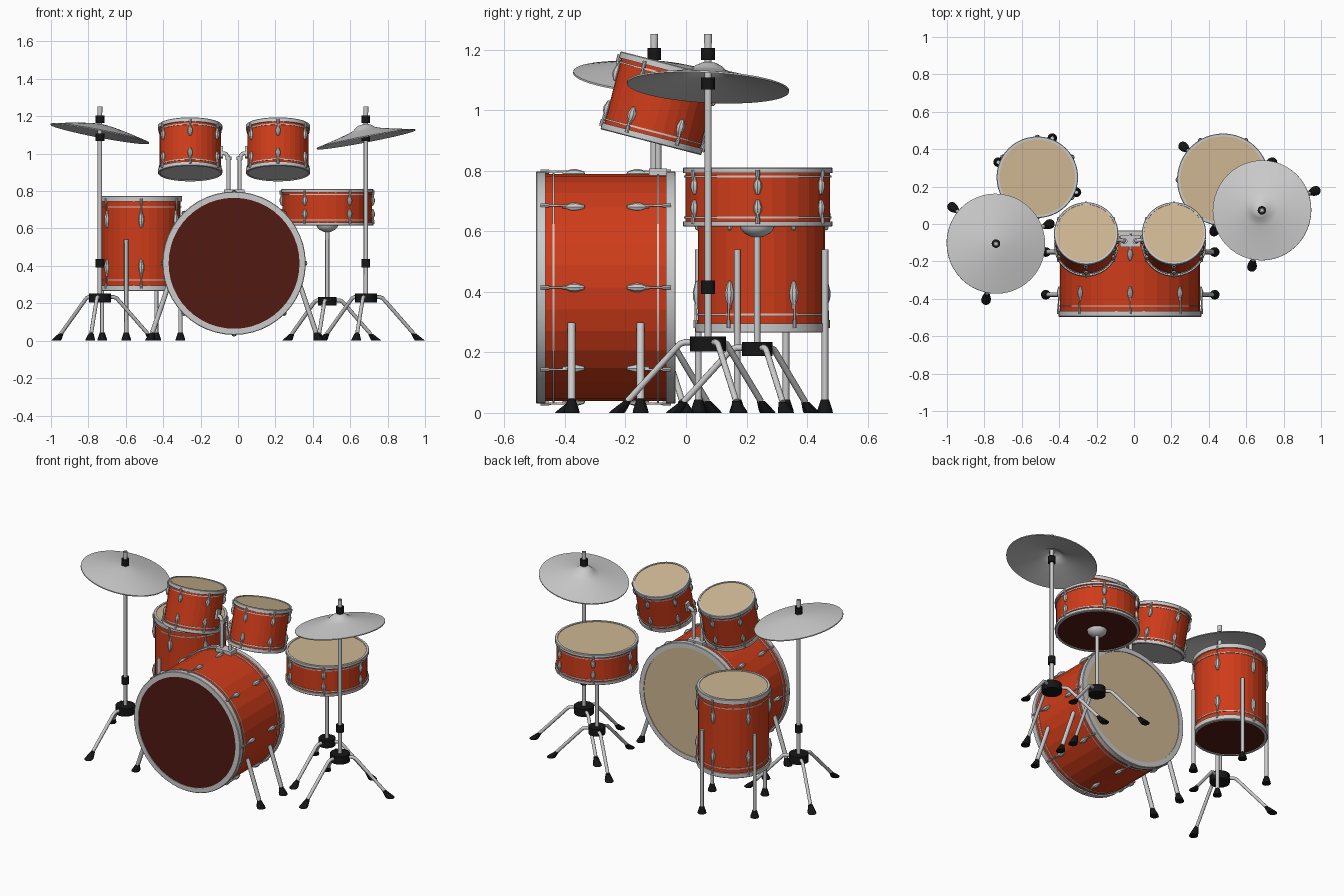
import bpy, bmesh
from math import sin, cos, pi, radians
from mathutils import Matrix, Vector

if "Cube" in bpy.data.objects:
    bpy.data.objects.remove(bpy.data.objects["Cube"])


def material(name, rgb):
    m = bpy.data.materials.new(name)
    m.diffuse_color = (*rgb, 1)
    m.use_nodes = True
    m.node_tree.nodes["Principled BSDF"].inputs["Base Color"].default_value = m.diffuse_color
    return m


RED = material("red_shell", (0.62, 0.045, 0.01))
DARK = material("dark_red_head", (0.085, 0.01, 0.006))
SKIN = material("skin_head", (0.62, 0.47, 0.29))
BLACK = material("black_rubber", (0.008, 0.008, 0.008))


def finish(name, bm, mat=None, smooth=True):
    bmesh.ops.recalc_face_normals(bm, faces=bm.faces[:])
    me = bpy.data.meshes.new(name)
    bm.to_mesh(me)
    bm.free()
    if smooth:
        me.shade_smooth()
        me.set_sharp_from_angle(angle=radians(35))
    if mat:
        me.materials.append(mat)
    ob = bpy.data.objects.new(name, me)
    bpy.context.collection.objects.link(ob)
    return ob


def lathe(bm, prof, M, n=16, closed=False):
    """Revolve (radius, z) points about local z of M."""
    rings = []
    for r, z in prof:
        k = 1 if r == 0 else n
        rings.append([bm.verts.new(M @ Vector((r * cos(2 * pi * i / n), r * sin(2 * pi * i / n), z)))
                      for i in range(k)])
    pairs = list(zip(rings, rings[1:])) + ([(rings[-1], rings[0])] if closed else [])
    for a, b in pairs:
        for i in range(n):
            j = (i + 1) % n
            q = [a[i % len(a)], a[j % len(a)], b[j % len(b)], b[i % len(b)]]
            q = list(dict.fromkeys(q))
            if len(q) > 2:
                bm.faces.new(q)


def solid(name, prof, M, n=16, mat=None, smooth=True, closed=False):
    bm = bmesh.new()
    lathe(bm, prof, M, n, closed)
    return finish(name, bm, mat, smooth)


def cyl(r, z0, z1):
    return [(0, z0), (r, z0), (r, z1), (0, z1)]


def tubes(name, paths, r):
    """Round tubes along point paths, as one mesh."""
    cu = bpy.data.curves.new(name, 'CURVE')
    cu.dimensions = '3D'
    cu.bevel_depth, cu.bevel_resolution, cu.use_fill_caps = r, 2, True
    for p in paths:
        s = cu.splines.new('POLY')
        s.points.add(len(p) - 1)
        for pt, co in zip(s.points, p):
            pt.co = (*co, 1)
    tmp = bpy.data.objects.new(name + "_curve", cu)
    bpy.context.collection.objects.link(tmp)
    me = bpy.data.meshes.new_from_object(tmp.evaluated_get(bpy.context.evaluated_depsgraph_get()))
    bpy.data.objects.remove(tmp)
    me.shade_smooth()
    me.set_sharp_from_angle(angle=radians(50))
    ob = bpy.data.objects.new(name, me)
    bpy.context.collection.objects.link(ob)


def feet(name, ends):
    """Rubber cones sheared along each leg: (ground point, leg point)."""
    bm = bmesh.new()
    for a, b in ends:
        a, b = Vector(a), Vector(b)
        M = Matrix.Translation(a) @ Matrix(((1, 0, b.x - a.x, 0), (0, 1, b.y - a.y, 0),
                                            (0, 0, b.z - a.z, 0), (0, 0, 0, 1)))
        lathe(bm, [(0, 0), (.026, 0), (.025, .2), (.013, 1), (0, 1)], M, 12)
    finish(name, bm, BLACK)


def drum(name, loc, tilt, r, h, hoop_h, hoop_w, lugs, phase, lug_at, lug_len, ring_at, bottom):
    M = Matrix.Translation(loc) @ Matrix.Rotation(radians(tilt), 4, 'X')
    rs, e = r - .008, h / 2
    solid(name + "_shell", [(rs, -e + .01), (rs, e - .01), (rs - .01, e - .01), (rs - .01, -e + .01)],
          M, 32, RED, False, True)
    solid(name + "_top_head", cyl(r - hoop_w + .004, e - .014, e - .004), M, 48, SKIN)
    solid(name + "_bottom_head", cyl(r - hoop_w + .004, -e + .004, -e + .014), M, 48, bottom)
    hoops, wires, lug = bmesh.new(), bmesh.new(), bmesh.new()
    paths = []
    for s in (1, -1):
        ri = r - hoop_w
        lathe(hoops, [(ri, s * e), (r - .003, s * e), (r, s * (e - .003)), (r, s * (e - hoop_h)),
                      (ri, s * (e - hoop_h))], M, 48, True)
        z = s * (e - ring_at)
        lathe(wires, [(rs - .002, z - .003), (rs + .004, z - .003), (rs + .004, z + .003),
                      (rs - .002, z + .003)], M, 32, True)
        # teardrop lugs with tension rods and hooks
        for i in range(lugs):
            L = M @ Matrix.Rotation(radians(phase) + 2 * pi * i / lugs, 4, 'Z')
            zl = s * (e - lug_at)
            w = .012 + .04 * lug_len
            lathe(lug, [(0, -.5 * s * lug_len), (w * .45, -.46 * s * lug_len), (w, -.1 * s * lug_len),
                        (w * .9, .15 * s * lug_len), (w * .4, .35 * s * lug_len), (w * .4, .5 * s * lug_len),
                        (0, .5 * s * lug_len)], L @ Matrix.Translation((rs + .002, 0, zl)), 8)
            lathe(lug, cyl(.007, s * (e - hoop_h - .012), s * (e - hoop_h * .5)),
                  L @ Matrix.Translation((r, 0, 0)), 8)
            paths.append([L @ Vector((rs + .007, 0, zl)), L @ Vector((r + .001, 0, s * (e - hoop_h)))])
    finish(name + "_hoops", hoops)
    finish(name + "_tension_rings", wires)
    finish(name + "_lugs", lug)
    tubes(name + "_tension_rods", paths, .0035)


# Drums
drum("bass_drum", (-.021, -.265, .414), -90, .383, .462, .032, .033, 8, 0, .125, .075, .058, DARK)
drum("floor_tom", (-.517, .25, .52), 0, .218, .51, .03, .016, 6, -90, .125, .095, .06, DARK)
drum("snare_drum", (.477, .237, .713), 0, .247, .196, .018, .016, 6, 0, .06, .06, .03, DARK)
for side, x in (("left", -.256), ("right", .214)):
    drum(side + "_rack_tom", (x, -.083, 1.023), -14.5, .172, .266, .022, .012, 6, 30, .07, .06, .036, None)

# Bass drum legs
legs, ends = [], []
for s in (-1, 1):
    for y in (-.378, -.15):
        foot = Vector((-.02 + s * .452, y, 0))
        top = Vector((-.02 + s * .352, y, .295))
        mid = foot.lerp(top, .15)
        legs.append([mid, top])
        ends.append((foot, mid))
tubes("bass_drum_legs", legs, .013)
feet("bass_drum_feet", ends)

# Floor tom legs
legs, ends = [], []
for k in range(4):
    a = radians(69 + 90 * k)
    x, y = -.517 + .224 * cos(a), .25 + .224 * sin(a)
    legs.append([(x, y, .03), (x, y, .54)])
    ends.append(((x, y, 0), (x, y, .045)))
tubes("floor_tom_legs", legs, .011)
feet("floor_tom_feet", ends)

# Rack tom mount: two bent posts with a base plate and clamps
C = -.021
tubes("rack_tom_posts", [[(C + s * .03, -.092, .76), (C + s * .03, -.092, .965),
                          (C + s * .034, -.09, .985), (C + s * .045, -.087, 1.0),
                          (C + s * .09, -.083, 1.008)] for s in (-1, 1)], .011)
bm = bmesh.new()
bmesh.ops.create_cube(bm, size=1, matrix=Matrix.Translation((C, -.092, .795)) @ Matrix.Diagonal((.11, .06, .025, 1)))
for s in (-1, 1):
    bmesh.ops.create_cube(bm, size=1, matrix=Matrix.Translation((C + s * .066, -.083, 1.008))
                          @ Matrix.Rotation(radians(-14.5), 4, 'X') @ Matrix.Diagonal((.014, .035, .06, 1)))
    lathe(bm, cyl(.016, .965, .985), Matrix.Translation((C + s * .03, -.092, 0)), 12)
finish("rack_tom_brackets", bm)


def tripod(name, x, y, hub_r, z0, z1, reach, pole_top, pole_r):
    """Black hub, pole and three bent legs with rubber feet."""
    M = Matrix.Translation((x, y, 0))
    solid(name + "_hub", cyl(hub_r, z0, z1), M, 16, BLACK)
    tubes(name + "_pole", [[(x, y, z0), (x, y, pole_top)]], pole_r)
    legs, ends = [], []
    for a in (20, 140, 260):
        d = Vector((cos(radians(a)), sin(radians(a)), 0))
        p = lambda r, z: Vector((x, y, z)) + d * r
        knee, foot = p(hub_r + .045, z1 - .035), p(reach, 0)
        end = knee.lerp(foot, .82)
        legs.append([p(hub_r * .5, z1 - .02), p(hub_r + .02, z1 - .02), p(hub_r + .035, z1 - .025), knee, end])
        ends.append((foot, end))
    tubes(name + "_legs", legs, .0105)
    feet(name + "_feet", ends)


# Snare stand with bowl
tripod("snare_stand", .477, .235, .05, .188, .235, .28, .6, .011)
solid("snare_stand_bowl", [(0, .58), (.02, .582), (.042, .593), (.055, .607), (.058, .62), (0, .62)],
      Matrix.Translation((.477, .235, 0)), 20)

# Cymbal stands and tilted cymbals
bell = [(0, .078), (.025, .076), (.045, .066), (.06, .052), (.09, .042), (.16, .024), (.23, .008), (.268, 0)]
plain = [(0, .048), (.03, .047), (.08, .04), (.16, .025), (.23, .009), (.268, 0)]
for side, x, y, rim_z, roll, pitch, prof in (("left", -.738, -.105, 1.11, 10.8, -4, plain),
                                             ("right", .684, .073, 1.08, -10.8, -3, bell)):
    M = Matrix.Translation((x, y, 0))
    tripod(side + "_cymbal_stand", x, y, .059, .203, .253, .307, 1.235, .012)
    solid(side + "_cymbal_stand_tip", [(.007, 1.22), (.013, 1.22), (.013, 1.252), (.007, 1.252)],
          M, 16, closed=True)
    bm = bmesh.new()
    for z0, z1 in ((.392, .437), (1.068, 1.108), (1.165, 1.205)):
        lathe(bm, cyl(.023, z0, z1), M, 16)
    finish(side + "_cymbal_stand_clamps", bm, BLACK)
    T = (Matrix.Translation((x, y, rim_z)) @ Matrix.Rotation(radians(roll), 4, 'Y')
         @ Matrix.Rotation(radians(pitch), 4, 'X'))
    solid(side + "_cymbal", prof + [(r, z - .006) for r, z in reversed(prof)], T, 48)
